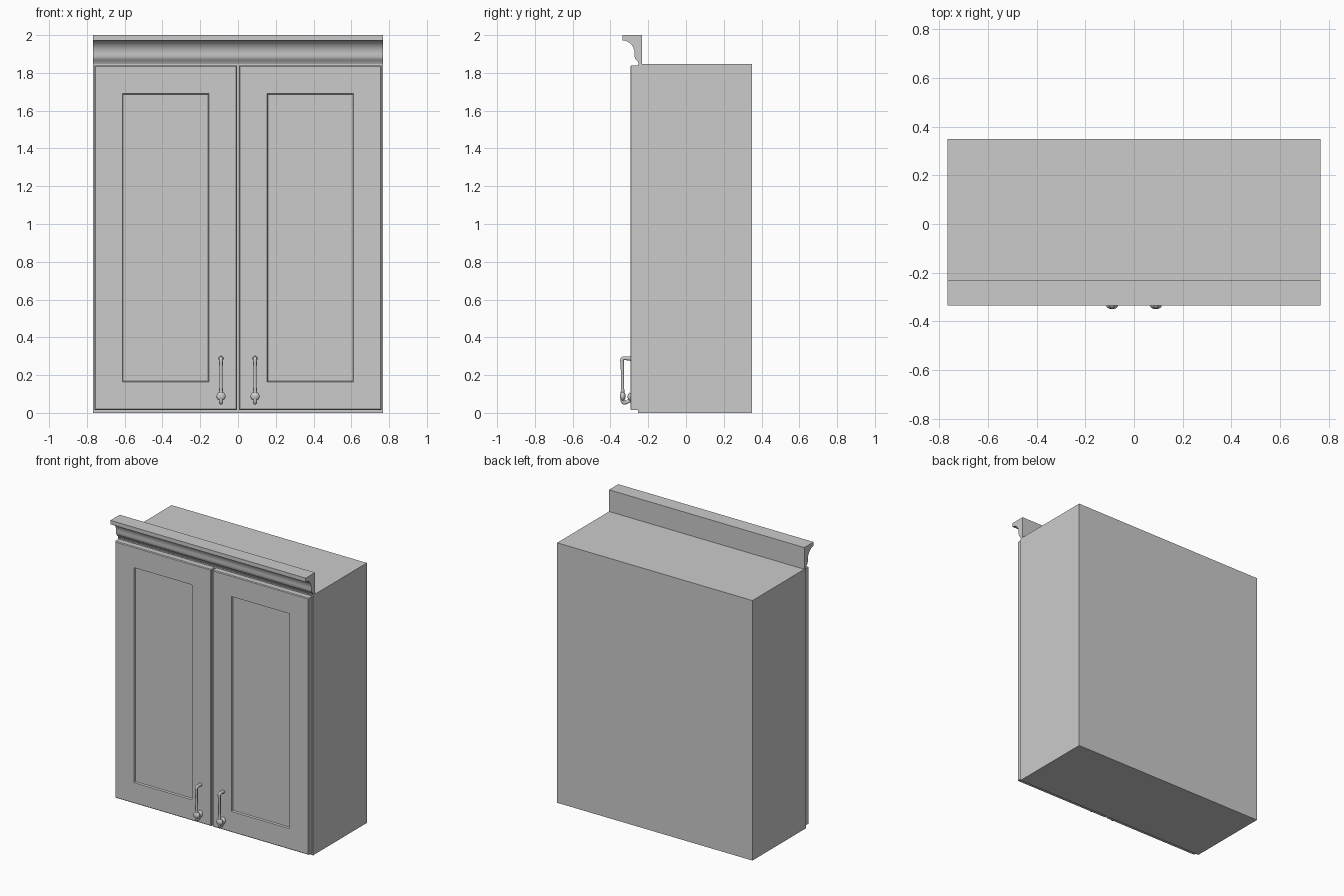
import bpy, bmesh, math
from mathutils import Matrix

cube = bpy.data.objects.get("Cube")
if cube:
    bpy.data.objects.remove(cube, do_unlink=True)

# Single painted finish
GREY = (0.6, 0.6, 0.6, 1)
paint = bpy.data.materials.new("light grey paint")
paint.use_nodes = True
paint.diffuse_color = GREY
paint.node_tree.nodes["Principled BSDF"].inputs["Base Color"].default_value = GREY


def finish(name, bm, smooth=False):
    mesh = bpy.data.meshes.new(name)
    bmesh.ops.recalc_face_normals(bm, faces=bm.faces)
    bm.to_mesh(mesh)
    bm.free()
    mesh.materials.append(paint)
    ob = bpy.data.objects.new(name, mesh)
    bpy.context.collection.objects.link(ob)
    if smooth:
        select(ob)
        bpy.ops.object.shade_smooth_by_angle(angle=math.radians(35))
    return ob


def select(ob):
    bpy.ops.object.select_all(action='DESELECT')
    ob.select_set(True)
    bpy.context.view_layer.objects.active = ob


def box(lo, hi):
    bm = bmesh.new()
    mid = [(a + b) / 2 for a, b in zip(lo, hi)]
    size = [b - a for a, b in zip(lo, hi)]
    bmesh.ops.create_cube(bm, size=1, matrix=Matrix.Translation(mid) @ Matrix.Diagonal((*size, 1)))
    bm.normal_update()
    return bm


def ball(name, loc, radii):
    bm = bmesh.new()
    bmesh.ops.create_uvsphere(bm, u_segments=24, v_segments=14, radius=1,
                              matrix=Matrix.Translation(loc) @ Matrix.Diagonal((*radii, 1)))
    return finish(name, bm, True)


def tube(name, points, radius):
    # Points are (x, y, z, thickness factor)
    curve = bpy.data.curves.new(name, 'CURVE')
    curve.dimensions = '3D'
    curve.bevel_depth = radius
    curve.bevel_resolution = 3
    curve.use_fill_caps = True
    spline = curve.splines.new('NURBS')
    spline.points.add(len(points) - 1)
    for p, (x, y, z, r) in zip(spline.points, points):
        p.co = (x, y, z, 1)
        p.radius = r
    spline.order_u = 3
    spline.use_endpoint_u = True
    spline.resolution_u = 6
    curve.materials.append(paint)
    ob = bpy.data.objects.new(name, curve)
    bpy.context.collection.objects.link(ob)
    select(ob)
    bpy.ops.object.convert(target='MESH')
    bpy.ops.object.shade_smooth_by_angle(angle=math.radians(40))


# Carcass
W = 0.767
finish("cabinet_body", box((-W, -0.253, 0), (W, 0.35, 1.846)))

# Crown moulding: cove profile in (y, z) swept across the width
cove = [(-0.336 + 0.064 * math.sin(t), 1.9 + 0.072 * math.cos(t))
        for t in [math.pi / 2 * i / 14 for i in range(15)]]
profile = [(-0.232, 1.846), (-0.232, 2), (-0.336, 2), (-0.336, 1.985)] + cove
profile += [(-0.272, 1.885), (-0.266, 1.87), (-0.256, 1.862), (-0.25, 1.846)]
bm = bmesh.new()
end = bm.faces.new([bm.verts.new((-W, y, z)) for y, z in profile])
sweep = bmesh.ops.extrude_face_region(bm, geom=[end], use_keep_orig=True)
bmesh.ops.translate(bm, vec=(2 * W, 0, 0),
                    verts=[v for v in sweep["geom"] if isinstance(v, bmesh.types.BMVert)])
finish("crown_moulding", bm, True)

for side, label in ((1, "left"), (-1, "right")):
    # Door with eased edges and a recessed centre panel
    inner, outer = sorted((side * 0.006, side * 0.76))
    bm = box((inner, -0.29, 0.016), (outer, -0.253, 1.838))
    front = min(bm.faces, key=lambda f: f.calc_center_median().y)
    for thickness, depth in ((0.005, 0.005), (0.143, 0), (0.004, -0.012)):
        bmesh.ops.inset_region(bm, faces=[front], thickness=thickness, depth=depth,
                               use_boundary=True, use_even_offset=True)
    finish(label + "_door", bm)

    # Pull handle: slim arched bar, knob and finial
    x = side * 0.09
    tube(label + "_handle_bar", [
        (x, -0.292, 0.288, 1.1), (x, -0.315, 0.289, 1), (x, -0.34, 0.289, 1),
        (x, -0.338, 0.26, 0.9), (x, -0.336, 0.19, 0.75), (x, -0.336, 0.12, 0.9),
        (x, -0.336, 0.085, 1.1), (x, -0.336, 0.055, 1), (x, -0.318, 0.052, 1),
        (x, -0.292, 0.07, 1)], 0.0105)
    ball(label + "_handle_knob", (x, -0.335, 0.088), (0.024, 0.015, 0.024))
    ball(label + "_handle_rosette", (x, -0.297, 0.085), (0.02, 0.012, 0.022))
    ball(label + "_handle_mount", (x, -0.294, 0.288), (0.013, 0.006, 0.013))
    ball(label + "_handle_finial", (x, -0.325, 0.055), (0.012, 0.012, 0.01))
